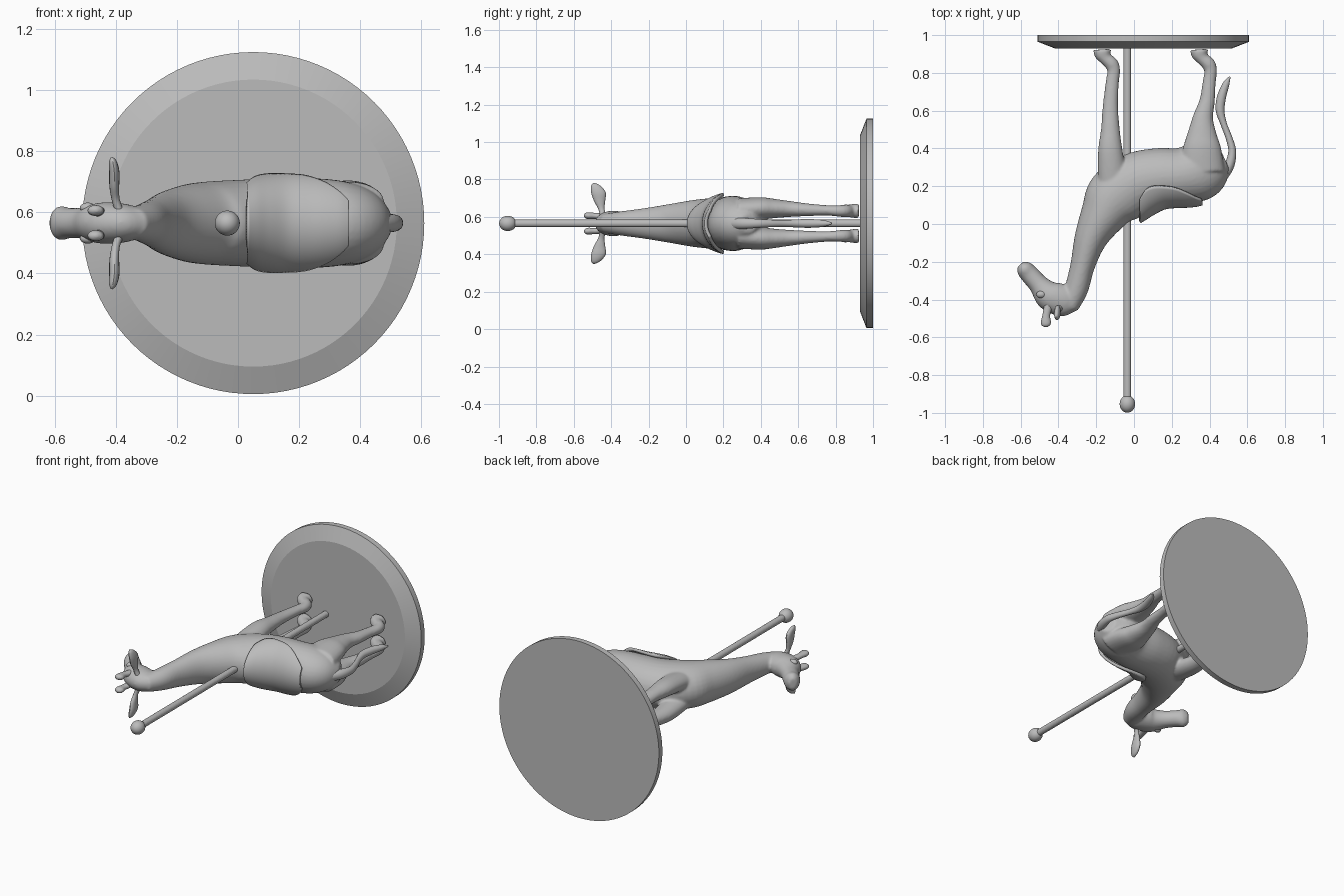
import bpy, bmesh
from math import sin, cos, pi, acos
from mathutils import Vector, Matrix

cube = bpy.data.objects.get("Cube")
if cube:
    bpy.data.objects.remove(cube)

MID = 0.565          # height of the symmetry plane
Y, Z = Vector((0, 1, 0)), Vector((0, 0, 1))

grey = bpy.data.materials.new("plain_grey")
grey.use_nodes = True
grey.diffuse_color = (0.5, 0.5, 0.5, 1)
grey.node_tree.nodes["Principled BSDF"].inputs["Base Color"].default_value = (0.5, 0.5, 0.5, 1)


def finish(name, bm, angle=0.7):
    bmesh.ops.recalc_face_normals(bm, faces=bm.faces)
    mesh = bpy.data.meshes.new(name)
    bm.to_mesh(mesh)
    bm.free()
    obj = bpy.data.objects.new(name, mesh)
    bpy.context.collection.objects.link(obj)
    mesh.materials.append(grey)
    bpy.ops.object.select_all(action='DESELECT')
    obj.select_set(True)
    bpy.context.view_layer.objects.active = obj
    bpy.ops.object.shade_smooth_by_angle(angle=angle)
    return obj


def spline(keys, steps=5):
    """Catmull-Rom through tuples of any length."""
    out = []
    for i in range(len(keys) - 1):
        a, b = keys[max(i - 1, 0)], keys[i]
        c, d = keys[i + 1], keys[min(i + 2, len(keys) - 1)]
        for s in range(steps):
            t = s / steps
            out.append([q + t / 2 * (r - p + t * (2*p - 5*q + 4*r - u + t * (3*(q - r) + u - p)))
                        for p, q, r, u in zip(a, b, c, d)])
    return out + [list(keys[-1])]


def loft(bm, keys, side=1, wide=Z, sides=24):
    """Oval tube; keys are (x, y, offset from plane, depth radius, width radius)."""
    rows = spline(keys)
    pts = [Vector((r[0], r[1], MID + side * r[2])) for r in rows]
    rings = []
    for i, (p, r) in enumerate(zip(pts, rows)):
        t = (pts[min(i + 1, len(pts) - 1)] - pts[max(i - 1, 0)]).normalized()
        n = wide.cross(t).normalized()
        rings.append([bm.verts.new(p + n * r[3] * cos(2*pi*k/sides) + wide * r[4] * sin(2*pi*k/sides))
                      for k in range(sides)])
    for a, b in zip(rings, rings[1:]):
        for k in range(sides):
            m = (k + 1) % sides
            bm.faces.new((a[k], a[m], b[m], b[k]))
    bm.faces.new(rings[0])
    bm.faces.new(rings[-1])


def lathe(name, profile, x, sides):
    """Solid turned around the y direction; profile is (radius, y)."""
    bm = bmesh.new()
    rings = [[bm.verts.new((x + r * cos(2*pi*k/sides), y, MID + r * sin(2*pi*k/sides)))
              for k in range(sides)] for r, y in profile]
    for a, b in zip(rings, rings[1:]):
        for k in range(sides):
            m = (k + 1) % sides
            bm.faces.new((a[k], a[m], b[m], b[k]))
    bm.faces.new(rings[0])
    bm.faces.new(rings[-1])
    return finish(name, bm, 0.25)


def ball(name, centre, scale):
    bm = bmesh.new()
    bmesh.ops.create_uvsphere(bm, u_segments=32, v_segments=16, radius=1,
                              matrix=Matrix.Translation(centre) @ Matrix.Diagonal((*scale, 1)))
    return finish(name, bm)


# stand, pole and knob
lathe("base_disc", [(0.47, 0.93), (0.56, 0.965), (0.56, 1.0)], 0.05, 96)
lathe("pole", [(0.02, -0.95), (0.02, 0.935)], -0.035, 24)
ball("pole_knob", (-0.035, -0.953, MID), (0.041, 0.046, 0.041))

# body: neck, trunk and rump, with head and legs fused into one skin
body = bmesh.new()
loft(body, [(-.345, -.44, 0, .05, .05), (-.305, -.345, 0, .062, .065), (-.272, -.22, 0, .065, .082),
            (-.23, -.08, 0, .087, .105), (-.165, .045, 0, .122, .126), (-.10, .14, 0, .16, .136),
            (.01, .215, 0, .163, .142), (.13, .245, 0, .157, .147), (.25, .255, 0, .148, .147),
            (.35, .28, 0, .155, .136), (.43, .31, 0, .12, .105), (.485, .335, 0, .05, .05)], sides=32)
loft(body, [(-.30, -.42, 0, .04, .04), (-.355, -.41, 0, .08, .06), (-.41, -.395, 0, .085, .068),
            (-.457, -.372, 0, .077, .066), (-.505, -.32, 0, .054, .052), (-.553, -.267, 0, .05, .05),
            (-.582, -.235, 0, .044, .056), (-.602, -.214, 0, .022, .035)])
front_leg = [(-.11, .2, .06, .08, .055), (-.125, .38, .08, .066, .05), (-.125, .5, .08, .05, .04),
             (-.125, .62, .075, .041, .032)]
hind_leg = [(.36, .28, .07, .12, .065), (.36, .4, .08, .102, .06), (.36, .47, .08, .08, .052),
            (.365, .56, .077, .055, .042), (.387, .65, .073, .041, .034)]
foot = [(-.115, .75, .07, .035, .028), (-.107, .81, .067, .034, .03), (-.12, .848, .067, .037, .034),
        (-.15, .875, .067, .034, .034), (-.165, .9, .067, .045, .038), (-.168, .924, .067, .049, .04)]
for side in (1, -1):
    loft(body, front_leg + foot, side)
    loft(body, hind_leg + [(k[0] + .513, *k[1:]) for k in foot], side)
skin = finish("body", body)
fuse = skin.modifiers.new("fuse", 'REMESH')
fuse.mode = 'VOXEL'
fuse.voxel_size = 0.008
fuse.use_smooth_shade = True
blend = skin.modifiers.new("blend", 'SMOOTH')
blend.factor = 0.5
blend.iterations = 6

# tail with a tuft
tail = bmesh.new()
loft(tail, [(.44, .22, 0, .03, .03), (.50, .3, 0, .027, .03), (.52, .38, 0, .021, .024),
            (.505, .45, 0, .018, .02), (.475, .53, 0, .017, .018), (.456, .6, 0, .023, .022),
            (.463, .67, 0, .024, .023), (.487, .74, 0, .018, .017), (.508, .78, 0, .004, .004)], sides=16)
finish("tail", tail)

# ears, horns and eyes on both sides
for side, label in ((1, "upper"), (-1, "lower")):
    ear = bmesh.new()
    loft(ear, [(-.385, -.44, .03, .015, .02), (-.4, -.452, .075, .013, .016), (-.405, -.462, .12, .016, .03),
               (-.405, -.468, .165, .017, .039), (-.41, -.482, .2, .013, .026),
               (-.415, -.492, .216, .003, .005)], side, Y, 16)
    finish(label + "_ear", ear)
    horn = bmesh.new()
    loft(horn, [(-.45, -.42, .035, .024, .018), (-.464, -.48, .04, .02, .016), (-.466, -.52, .041, .027, .018),
                (-.464, -.537, .042, .021, .014), (-.463, -.545, .042, .006, .005)], side, sides=16)
    finish(label + "_horn", horn)
    ball(label + "_eye", (-.492, -.373, MID + side * .05), (.026, .019, .017))

# saddle cloth: columns of (x, ridge y, hem y, half width)
cloth = bmesh.new()
columns = spline([(.03, .012, .13, .145), (.06, .03, .18, .155), (.10, .055, .2, .16), (.16, .085, .2, .162),
                  (.22, .093, .19, .162), (.28, .095, .165, .156), (.33, .1, .14, .146), (.36, .108, .128, .135)])
rows = []
for x, ridge, hem, half in columns:
    centre = .25
    limit = acos((centre - hem) / (centre - ridge))
    rows.append([cloth.verts.new((x, centre - (centre - ridge) * cos(limit * k / 16),
                                  MID + half * sin(limit * k / 16))) for k in range(-16, 17)])
for a, b in zip(rows, rows[1:]):
    for k in range(32):
        cloth.faces.new((a[k], a[k + 1], b[k + 1], b[k]))
saddle = finish("saddle_cloth", cloth)
shell = saddle.modifiers.new("thickness", 'SOLIDIFY')
shell.thickness = 0.018
shell.offset = 0
